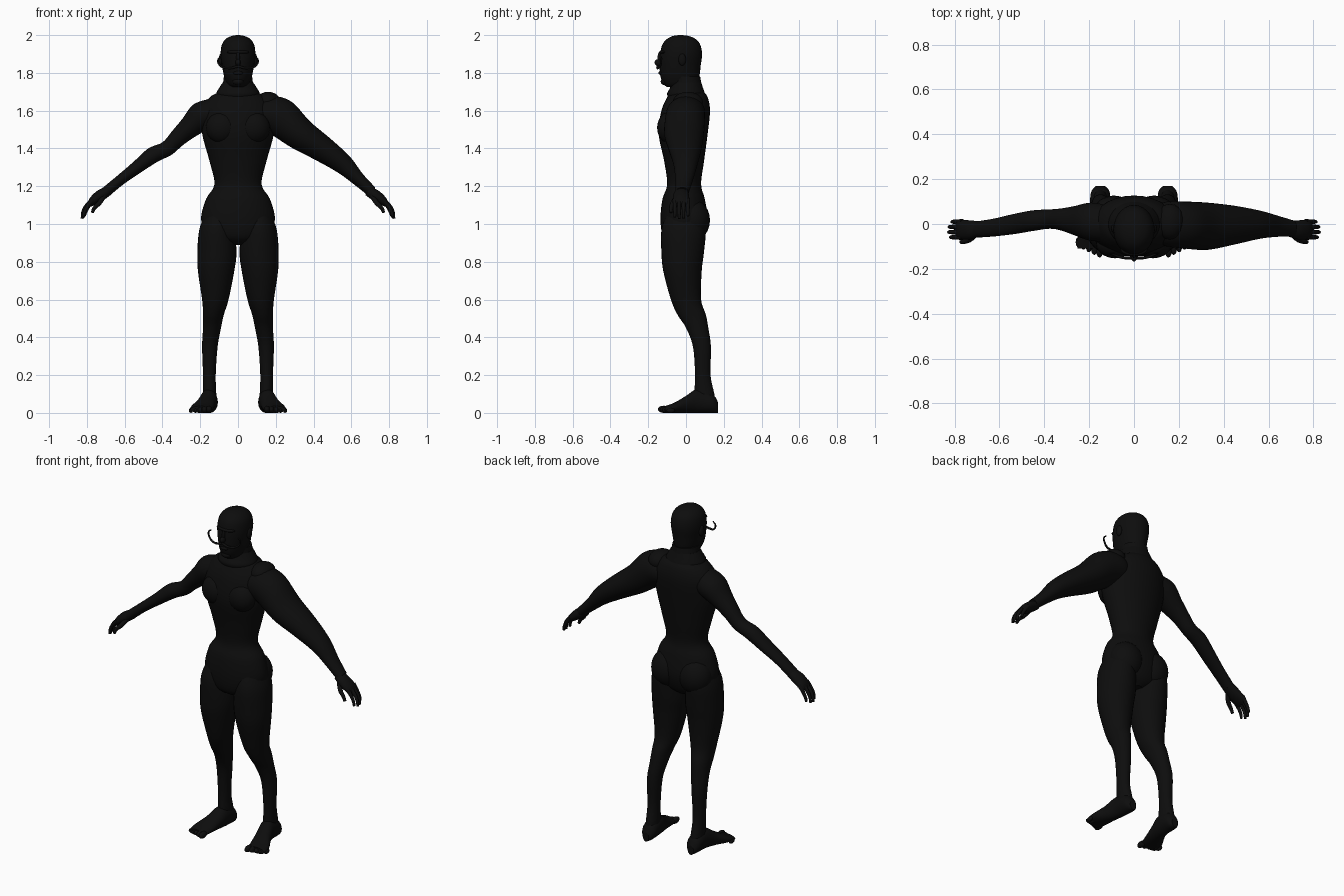
import bpy
import bmesh
from math import cos, sin, tau
from mathutils import Vector

cube = bpy.data.objects.get("Cube")
if cube:
    bpy.data.objects.remove(cube, do_unlink=True)

X, Y, Z = Vector((1, 0, 0)), Vector((0, 1, 0)), Vector((0, 0, 1))
SIDES, STEPS = 28, 5

black = bpy.data.materials.new("matte_black")
black.use_nodes = True
colour = (0.004, 0.004, 0.004, 1)
black.diffuse_color = colour
shader = black.node_tree.nodes["Principled BSDF"]
shader.inputs["Base Color"].default_value = colour
shader.inputs["Roughness"].default_value = 0.9


def add_object(name, data):
    data.materials.append(black)
    obj = bpy.data.objects.new(name, data)
    bpy.context.collection.objects.link(obj)
    return obj


def finish(name, bm):
    bmesh.ops.recalc_face_normals(bm, faces=bm.faces)
    for face in bm.faces:
        face.smooth = len(face.verts) < 5
    mesh = bpy.data.meshes.new(name)
    bm.to_mesh(mesh)
    bm.free()
    return add_object(name, mesh)


def smooth_rows(rows):
    """Catmull-Rom interpolation of section rows."""
    result = []
    last = len(rows) - 1
    for i in range(last):
        group = zip(rows[max(i - 1, 0)], rows[i], rows[i + 1], rows[min(i + 2, last)])
        group = list(group)
        for step in range(STEPS):
            t = step / STEPS
            result.append([b + t / 2 * (c - a + t * (2 * a - 5 * b + 4 * c - d
                           + t * (3 * (b - c) + d - a))) for a, b, c, d in group])
    result.append(rows[last])
    return result


def loft(name, rows, place, u, v):
    """Skin elliptical rings; place(row) gives centre and two radii."""
    bm = bmesh.new()
    rings = []
    for row in smooth_rows(rows):
        centre, ru, rv = place(row)
        rings.append([bm.verts.new(centre + u * ru * cos(tau * k / SIDES)
                                   + v * rv * sin(tau * k / SIDES)) for k in range(SIDES)])
    for low, high in zip(rings, rings[1:]):
        for k in range(SIDES):
            n = (k + 1) % SIDES
            bm.faces.new((low[k], low[n], high[n], high[k]))
    bm.faces.new(rings[0])
    bm.faces.new(rings[-1])
    return finish(name, bm)


def upright(row):
    """Row: height, half width, front, back."""
    z, half, front, back = row
    return Vector((0, (front + back) / 2, z)), half, (back - front) / 2


def ball(name, centre, size):
    bm = bmesh.new()
    bmesh.ops.create_uvsphere(bm, u_segments=20, v_segments=12, radius=1)
    bmesh.ops.scale(bm, vec=size, verts=bm.verts)
    bmesh.ops.translate(bm, vec=centre, verts=bm.verts)
    return finish(name, bm)


def tube(name, points, depth, tip=0.6):
    """Tapered round strand through a few points."""
    curve = bpy.data.curves.new(name, "CURVE")
    curve.dimensions = "3D"
    curve.bevel_depth = depth
    curve.bevel_resolution = 3
    curve.use_fill_caps = True
    spline = curve.splines.new("BEZIER")
    spline.bezier_points.add(len(points) - 1)
    for i, (bp, co) in enumerate(zip(spline.bezier_points, points)):
        bp.co = co
        bp.handle_left_type = bp.handle_right_type = "AUTO"
        bp.radius = 1 + (tip - 1) * i / (len(points) - 1)
    return add_object(name, curve)


# Torso with narrow waist
loft("torso", [
    (.89, .05, -.07, .05), (.93, .15, -.12, .09), (1.02, .195, -.135, .115),
    (1.13, .17, -.125, .1), (1.21, .125, -.1, .08), (1.33, .15, -.115, .095),
    (1.48, .19, -.145, .115), (1.6, .19, -.13, .127), (1.67, .15, -.1, .115),
    (1.71, .09, -.075, .09), (1.78, .075, -.08, .075)], upright, X, Y)

# Collar at the base of the neck
loft("collar", [(1.66, .11, -.09, .1), (1.69, .115, -.1, .1),
                (1.72, .1, -.085, .09), (1.75, .08, -.075, .08)], upright, X, Y)

# Head and face
loft("head", [
    (1.725, .03, -.1, -.02), (1.74, .055, -.118, .05), (1.78, .073, -.135, .07),
    (1.84, .085, -.14, .078), (1.9, .092, -.137, .085), (1.95, .085, -.125, .075),
    (1.98, .064, -.1, .05), (1.995, .035, -.07, .015), (2, .008, -.04, -.02)],
    upright, X, Y)
ball("nose", (0, -.145, 1.855), (.014, .022, .018))
ball("nose_bridge", (0, -.133, 1.88), (.01, .018, .035))
ball("brow", (0, -.115, 1.91), (.06, .027, .012))
ball("lips", (0, -.134, 1.8), (.026, .012, .01))
ball("chin", (0, -.112, 1.755), (.03, .022, .02))

for side, label in ((-1, "right"), (1, "left")):
    # Ear and curled moustache half
    ball(label + "_ear", (side * .09, -.02, 1.87), (.012, .02, .032))
    tube(label + "_moustache", [
        (0, -.15, 1.835), (side * .05, -.15, 1.825), (side * .095, -.135, 1.84),
        (side * .105, -.13, 1.87), (side * .09, -.13, 1.885)], .007, .5)

    # Chest and seat muscles
    ball(label + "_pectoral", (side * .085, -.085, 1.51), (.085, .068, .085))
    ball(label + "_buttock", (side * .09, .035, 1.02), (.1, .092, .11))

    # Leg, rows: height, inner edge, outer edge, front, back
    def leg_ring(row):
        z, inner, outer, front, back = row
        centre = Vector((side * (inner + outer) / 2, (front + back) / 2, z))
        return centre, (outer - inner) / 2, (back - front) / 2

    loft(label + "_leg", [
        (1.06, .04, .17, -.1, .09), (.97, .02, .205, -.13, .105),
        (.85, .008, .215, -.13, .095), (.75, .02, .212, -.12, .083),
        (.6, .05, .19, -.08, .08), (.52, .075, .185, -.045, .105),
        (.45, .09, .185, 0, .118), (.35, .108, .19, .037, .132),
        (.2, .118, .185, .048, .13), (.1, .115, .185, .045, .15),
        (.03, .115, .185, .06, .16)], leg_ring, X, Y)

    # Foot, rows: depth, centre, half width, height
    def foot_ring(row):
        y, x, half, top = row
        return Vector((side * x, y, top / 2)), half, top / 2

    loft(label + "_foot", [
        (.17, .15, .02, .055), (.14, .15, .042, .1), (.06, .155, .045, .125),
        (0, .17, .05, .09), (-.06, .19, .06, .055), (-.11, .198, .055, .036)],
        foot_ring, X, Z)
    for toe in range(5):
        size = .019 - toe * .0015
        ball(f"{label}_toe_{toe + 1}",
             (side * (.153 + toe * .024), -.117 + toe * .009, size),
             (size * .85, size * 1.7, size))

    # Arm, rows: distance out, height, depth, thickness, half depth
    def arm_ring(row):
        x, z, y, thick, deep = row
        return Vector((side * x, y, z)), thick, deep

    slim = [(.1, 1.6, 0, .08, .08), (.19, 1.57, .01, .078, .085),
            (.26, 1.51, .015, .058, .066), (.32, 1.455, .02, .047, .05),
            (.375, 1.4, .022, .041, .043), (.45, 1.365, .015, .043, .046),
            (.535, 1.3, 0, .034, .045), (.62, 1.235, -.015, .028, .04),
            (.705, 1.165, -.025, .028, .036)]
    bulky = [(.1, 1.61, 0, .07, .08), (.15, 1.595, 0, .1, .1),
             (.23, 1.56, -.005, .102, .105), (.33, 1.475, -.01, .085, .105),
             (.45, 1.395, -.005, .069, .086), (.56, 1.315, -.003, .053, .063),
             (.64, 1.235, -.01, .036, .047), (.71, 1.17, -.02, .029, .036)]
    across = Vector((side * .6, 0, .8))
    loft(label + "_arm", bulky if side > 0 else slim, arm_ring, across, Y)
    loft(label + "_palm", [
        (.69, 1.175, -.022, .027, .034), (.73, 1.15, -.026, .03, .042),
        (.77, 1.12, -.025, .023, .044), (.79, 1.1, -.025, .012, .038)],
        arm_ring, across, Y)

    # Curled fingers and thumb
    for finger in range(4):
        y = .01 - finger * .023
        reach = (-.012, 0, .002, -.006)[finger]
        tube(f"{label}_finger_{finger + 1}", [
            (side * .765, y, 1.13), (side * (.802 + reach), y, 1.095),
            (side * (.82 + reach), y, 1.06), (side * (.824 + reach), y, 1.03 - reach)],
            .012, .6)
    tube(label + "_thumb", [
        (side * .71, -.045, 1.15), (side * .735, -.07, 1.11),
        (side * .76, -.079, 1.085), (side * .772, -.08, 1.06)], .015, .55)

# Raised trapezius on the bulky shoulder
ball("left_shoulder_cap", (.16, .01, 1.645), (.065, .08, .055))
